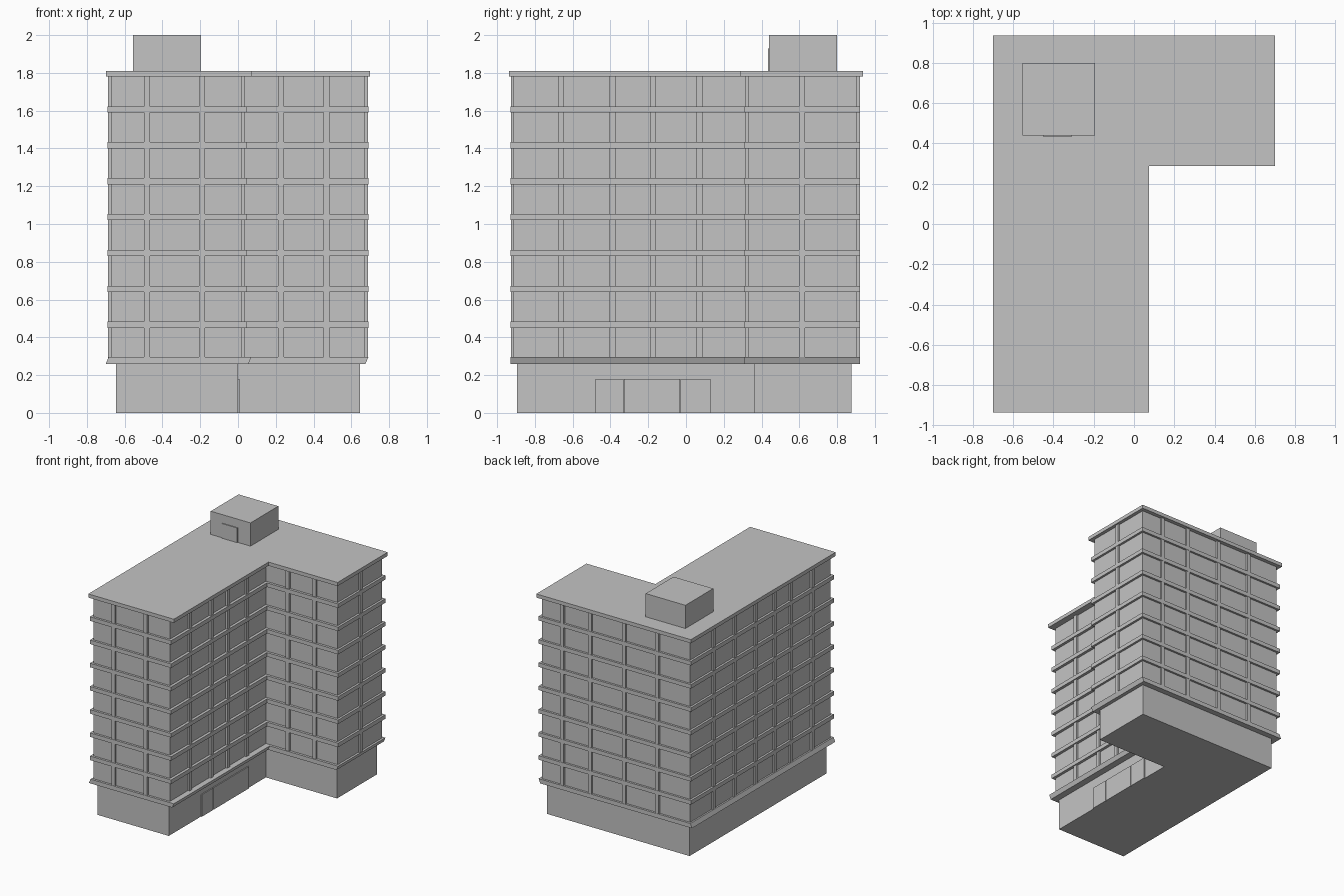
import bpy
import bmesh

cube = bpy.data.objects.get("Cube")
if cube:
    bpy.data.objects.remove(cube, do_unlink=True)

GREY = (0.55, 0.55, 0.55, 1.0)
concrete = bpy.data.materials.new("concrete grey")
concrete.use_nodes = True
concrete.diffuse_color = GREY
concrete.node_tree.nodes["Principled BSDF"].inputs["Base Color"].default_value = GREY


def finish(name, bm):
    bmesh.ops.recalc_face_normals(bm, faces=bm.faces)
    mesh = bpy.data.meshes.new(name)
    bm.to_mesh(mesh)
    bm.free()
    mesh.materials.append(concrete)
    obj = bpy.data.objects.new(name, mesh)
    bpy.context.collection.objects.link(obj)
    return obj


def add_box(bm, x0, x1, y0, y1, z0, z1):
    verts = bmesh.ops.create_cube(bm, size=1)["verts"]
    for v in verts:
        v.co.x = x1 if v.co.x > 0 else x0
        v.co.y = y1 if v.co.y > 0 else y0
        v.co.z = z1 if v.co.z > 0 else z0


def box(name, *bounds):
    bm = bmesh.new()
    add_box(bm, *bounds)
    return finish(name, bm)


def l_block(name, west, inner_x, east, south, inner_y, north, z0, z1, lean=0):
    """L-shaped storey; lean shifts its bottom outline along x."""
    bm = bmesh.new()
    outline = [(west, south), (inner_x, south), (inner_x, inner_y),
               (east, inner_y), (east, north), (west, north)]
    low = [bm.verts.new((x + lean, y, z0)) for x, y in outline]
    high = [bm.verts.new((x, y, z1)) for x, y in outline]
    bm.faces.new(low)
    bm.faces.new(high)
    for i in range(len(outline)):
        j = (i + 1) % len(outline)
        bm.faces.new((low[i], low[j], high[j], high[i]))
    return finish(name, bm)


# Recessed ground floor and the window walls above it
l_block("ground_floor", -0.645, 0.0, 0.645, -0.895, 0.36, 0.875, 0, 0.27)
WEST, INNER_X, EAST = -0.672, 0.022, 0.672
SOUTH, INNER_Y, NORTH = -0.912, 0.33, 0.905
l_block("window_walls", WEST, INNER_X, EAST, SOUTH, INNER_Y, NORTH, 0.27, 1.79)

# Leaning lowest slab, regular floor slabs and overhanging roof
l_block("lowest_slab", -0.685, 0.07, 0.69, -0.93, 0.31, 0.922, 0.26, 0.295, lean=-0.015)
for floor in range(7):
    z = 0.45 + floor * 0.19
    l_block(f"floor_slab_{floor + 1}", -0.69, 0.045, 0.69, -0.93, 0.31, 0.922, z, z + 0.033)
l_block("roof_slab", -0.70, 0.075, 0.70, -0.937, 0.288, 0.937, 1.78, 1.81)

# Shallow columns between the windows on every face
HALF, DEPTH, BOTTOM, TOP = 0.016, 0.015, 0.29, 1.785
bm = bmesh.new()
for wall, out, positions in [
    (SOUTH, -1, (-0.482, -0.19)),
    (INNER_Y, -1, (0.227, 0.468)),
    (NORTH, 1, (-0.38, -0.08, 0.228, 0.48)),
]:
    y0, y1 = sorted((wall - out * 0.01, wall + out * DEPTH))
    for x in positions:
        add_box(bm, x - HALF, x + HALF, y0, y1, BOTTOM, TOP)
for wall, out, positions in [
    (INNER_X, 1, (-0.662, -0.388, -0.175, 0.072)),
    (EAST, 1, (0.613,)),
    (WEST, -1, (-0.662, -0.388, -0.175, 0.072, 0.335, 0.613)),
]:
    x0, x1 = sorted((wall - out * 0.01, wall + out * DEPTH))
    for y in positions:
        add_box(bm, x0, x1, y - HALF, y + HALF, BOTTOM, TOP)
finish("window_columns", bm)

# Entrance panels in the inner side of the long wing
for i, (y0, y1) in enumerate([(-0.48, -0.332), (-0.328, -0.032), (-0.028, 0.13)]):
    box(f"entrance_panel_{i + 1}", -0.005, 0.008, y0, y1, 0, 0.18)

# Rooftop stair house with its door
box("stair_house", -0.555, -0.195, 0.44, 0.80, 1.80, 2.0)
box("stair_house_door", -0.45, -0.31, 0.433, 0.445, 1.81, 1.93)
